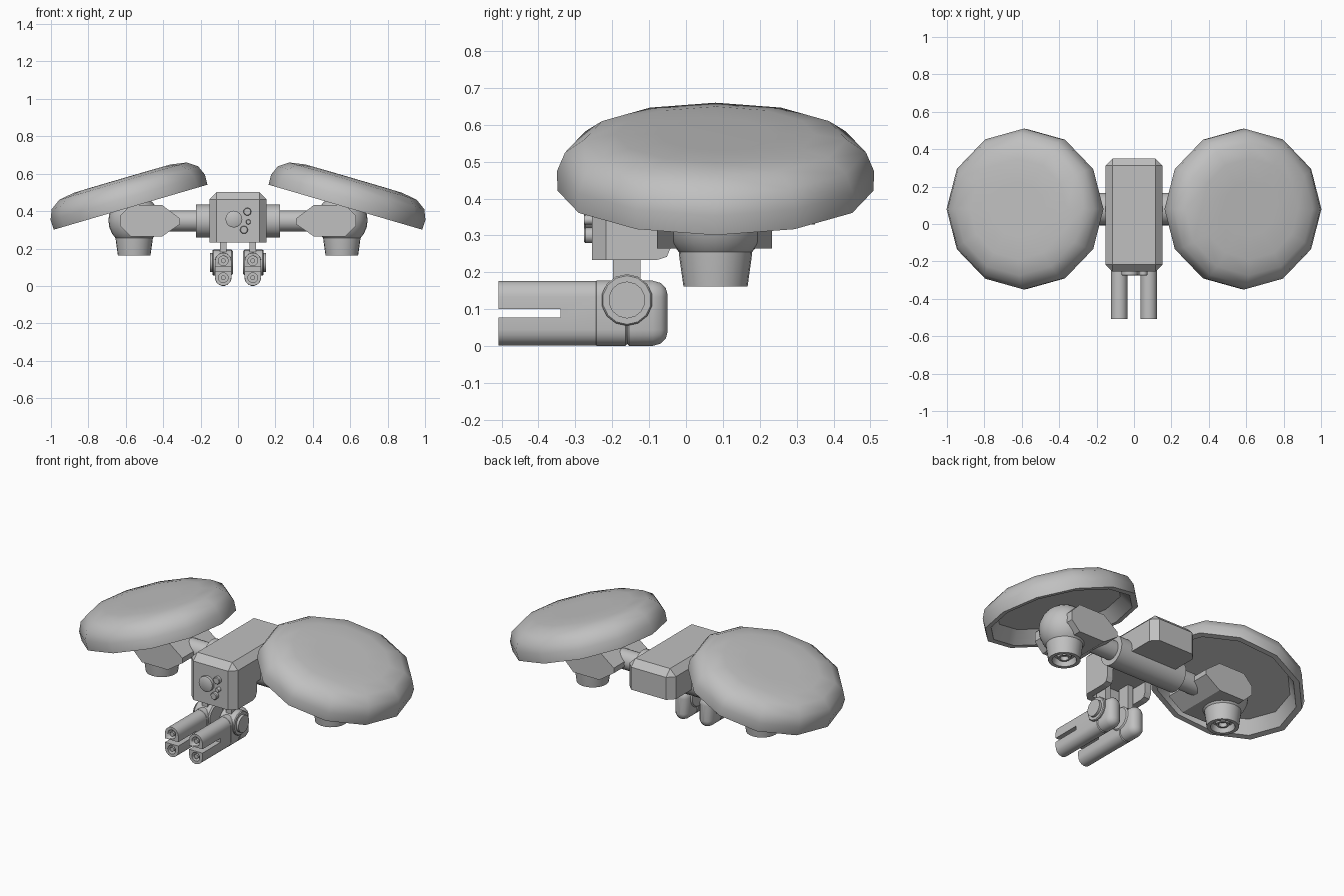
import bpy, bmesh, math
from mathutils import Matrix, Vector

if "Cube" in bpy.data.objects:
    bpy.data.objects.remove(bpy.data.objects["Cube"])

grey = bpy.data.materials.new("plain grey")
grey.diffuse_color = (0.53, 0.53, 0.53, 1)
grey.use_nodes = True
grey.node_tree.nodes["Principled BSDF"].inputs["Base Color"].default_value = grey.diffuse_color


def finish(name, bm, smooth=35):
    bmesh.ops.remove_doubles(bm, verts=bm.verts, dist=1e-5)
    bmesh.ops.recalc_face_normals(bm, faces=bm.faces)
    mesh = bpy.data.meshes.new(name)
    bm.to_mesh(mesh)
    bm.free()
    mesh.materials.append(grey)
    ob = bpy.data.objects.new(name, mesh)
    bpy.context.collection.objects.link(ob)
    if smooth:
        bpy.ops.object.select_all(action='DESELECT')
        ob.select_set(True)
        bpy.context.view_layer.objects.active = ob
        bpy.ops.object.shade_smooth_by_angle(angle=math.radians(smooth))
    return ob


def loft(bm, rings):
    """Skin closed rings of points and cap both ends."""
    vs = [[bm.verts.new(p) for p in ring] for ring in rings]
    for a, b in zip(vs, vs[1:]):
        for i in range(len(a)):
            j = (i + 1) % len(a)
            bm.faces.new((a[i], a[j], b[j], b[i]))
    bm.faces.new(vs[0])
    bm.faces.new(vs[-1])


def lathe(name, profile, origin, axis=(0, 0, 1), n=24, smooth=35):
    """Turn (radius, height) points around an axis."""
    m = Matrix.Translation(origin) @ Vector((0, 0, 1)).rotation_difference(Vector(axis)).to_matrix().to_4x4()
    bm = bmesh.new()
    loft(bm, [[m @ Vector((r * math.cos(t), r * math.sin(t), h))
               for t in (2 * math.pi * i / n for i in range(n))] for r, h in profile])
    return finish(name, bm, smooth)


def prism(name, outline, place, a, b):
    bm = bmesh.new()
    loft(bm, [[place(u, v, d) for u, v in outline] for d in (a, b)])
    return finish(name, bm, 0)


def box(name, lo, hi):
    o = [(lo[0], lo[1]), (hi[0], lo[1]), (hi[0], hi[1]), (lo[0], hi[1])]
    return prism(name, o, lambda u, v, d: (u, v, d), lo[2], hi[2])


def pill(name, x, sections):
    """Upright pill cross-section lofted along y from (y, radius) pairs."""
    rings = []
    for y, r in sections:
        ring = []
        for k in range(20):
            side = 1 if k < 10 else -1
            t = math.pi * ((k % 10) / 9 + (side < 0))
            ring.append((x + r * math.cos(t), y, 0.089 + side * 0.0445 + r * math.sin(t)))
        rings.append(ring)
    bm = bmesh.new()
    loft(bm, rings)
    return finish(name, bm)


def cut(target, cutter):
    mod = target.modifiers.new("cut", 'BOOLEAN')
    mod.operation, mod.object, mod.solver = 'DIFFERENCE', cutter, 'EXACT'
    cutter.hide_render = True
    cutter.hide_set(True)


# Central body: stepped side profile with chamfered top and corners
profile = [(-0.255, 0.233), (-0.08, 0.233), (-0.052, 0.242), (-0.04, 0.27), (-0.04, 0.33),
           (0.35, 0.33), (0.35, 0.501), (-0.255, 0.501)]
bm = bmesh.new()
loft(bm, [[(x, y, z) for y, z in profile] for x in (-0.152, 0.152)])


def chamfered(e):
    a, b = (v.co for v in e.verts)
    upright = abs(a.z - b.z) > 0.1 and abs(a.y - b.y) < 1e-4 and not -0.2 < a.y < 0.3
    return upright or min(a.z, b.z) > 0.5


bmesh.ops.bevel(bm, geom=[e for e in bm.edges if chamfered(e)], offset=0.038, segments=1, affect='EDGES')
body = finish("body", bm, 0)
# Open space behind the front wall where the struts hang
cut(body, box("hollow_cutter", (-0.112, -0.215, 0.2), (0.112, -0.02, 0.33)))

# Sensor lenses on the front
for x, z, r in [(-0.022, 0.357, 0.045), (0.05, 0.397, 0.021), (0.055, 0.342, 0.013), (0.032, 0.3, 0.021)]:
    lathe("lens", [(r, 0), (r, 0.02), (r * 0.85, 0.024)], (x, -0.252, z), (0, -1, 0), 16)

# Axle through the body
lathe("axle_collar", [(0.087, -0.225), (0.087, 0.225)], (0, 0.08, 0.347), (1, 0, 0))
lathe("axle_rod", [(0.056, -0.42), (0.056, 0.42)], (0, 0.08, 0.347), (1, 0, 0))

for s, label in ((-1, "left"), (1, "right")):
    # Tilted, hollow twelve-sided rotor cover
    tilt = math.radians(16.3)
    lathe(label + "_rotor_cover",
          [(0.001, 0.16), (0.15, 0.16), (0.27, 0.159), (0.355, 0.145), (0.408, 0.108), (0.43, 0.055),
           (0.428, 0), (0.395, 0), (0.345, 0.072), (0.001, 0.072)],
          (s * 0.574, 0.08, 0.421), (s * math.sin(tilt), 0, math.cos(tilt)), 12, 44)

    # Motor block, ball housing and nozzle
    outline = [(0.31, 0.36), (0.31, 0.33), (0.405, 0.265), (0.575, 0.265),
               (0.63, 0.32), (0.63, 0.375), (0.575, 0.432), (0.405, 0.432)]
    prism(label + "_motor_block", outline, lambda u, v, d: (s * u, d, v), -0.078, 0.233)
    ball = [(max(0.001, 0.138 * math.sin(math.pi * i / 12)), -0.138 * math.cos(math.pi * i / 12))
            for i in range(13)]
    lathe(label + "_ball_housing", ball, (s * 0.555, 0.08, 0.35), n=24)
    lathe(label + "_nozzle", [(0.1, 0.26), (0.098, 0.24), (0.087, 0.162), (0.066, 0.162), (0.058, 0.197),
                              (0.04, 0.197), (0.036, 0.175), (0.024, 0.175), (0.02, 0.197), (0.001, 0.197)],
          (s * 0.555, 0.08, 0))

    # Hanging twin-barrel unit
    x = s * 0.079
    box(label + "_strut", (x - 0.018, -0.198, 0.1), (x + 0.018, -0.123, 0.34))
    pill(label + "_rear_housing", x, [(-0.158, 0.04), (-0.154, 0.0445), (-0.09, 0.0445), (-0.068, 0.038),
                                      (-0.055, 0.025), (-0.05, 0.006)])
    pill(label + "_front_housing", x, [(-0.247, 0.04), (-0.243, 0.0445), (-0.164, 0.0445), (-0.16, 0.04),
                                       (-0.15, 0.04)])
    barrels = pill(label + "_barrels", x, [(-0.508, 0.0435), (-0.24, 0.0435)])
    cut(barrels, box("slot_cutter", (x - 0.06, -0.55, 0.077), (x + 0.06, -0.34, 0.1)))
    for z in (0.044, 0.134):
        cut(barrels, lathe("bore_cutter", [(0.026, 0), (0.026, 0.06)], (x, -0.53, z), (0, 1, 0), 16))
        lathe("bore_core", [(0.013, 0), (0.013, 0.035)], (x, -0.505, z), (0, 1, 0), 12)

    # Pivot hub with a smaller outer cap
    lathe(label + "_pivot", [(0.062, 0.028), (0.07, 0.036), (0.07, 0.13), (0.066, 0.135),
                             (0.05, 0.135), (0.05, 0.15)], (0, -0.16, 0.125), (s, 0, 0), 14)
